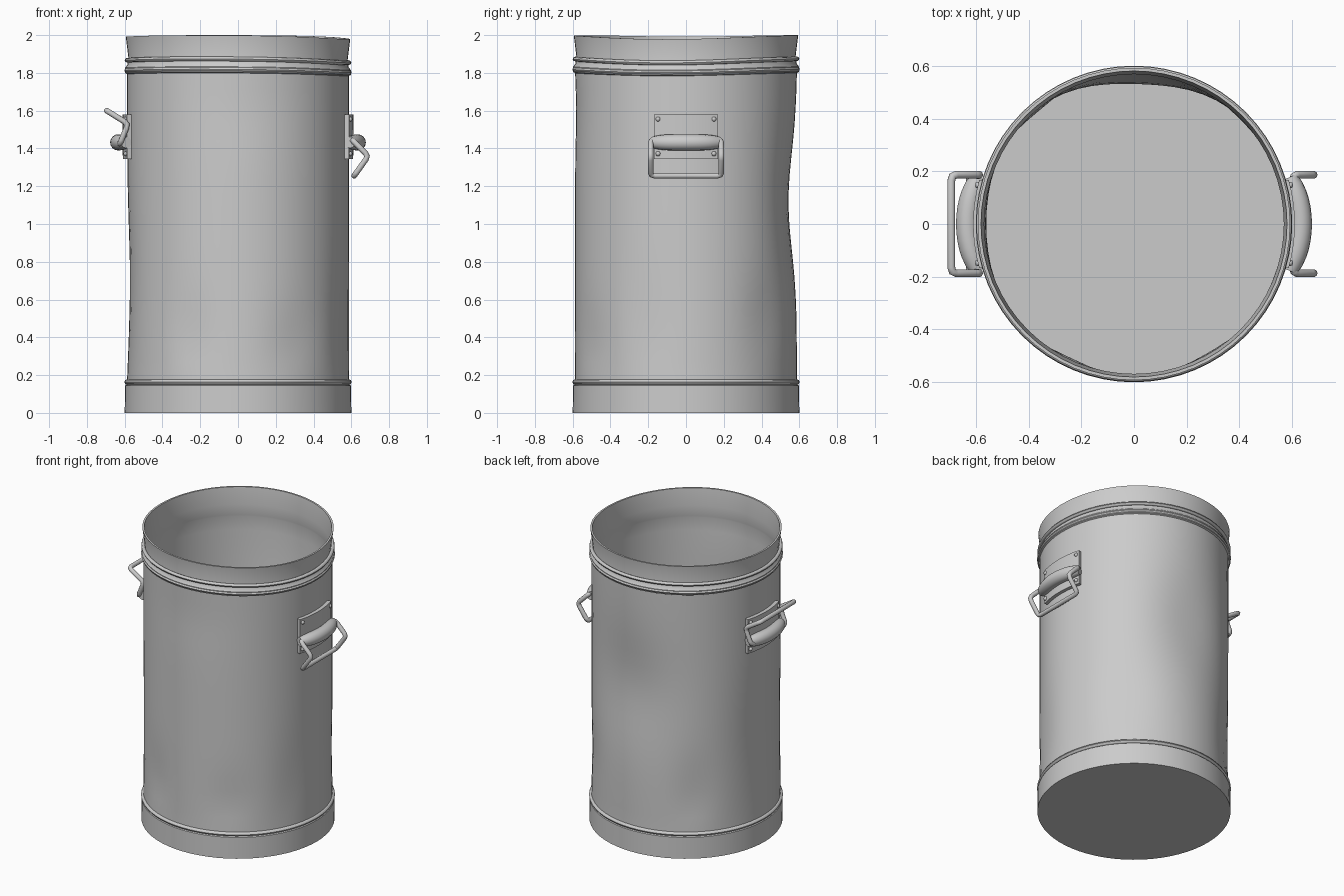
import bpy, bmesh, math
from mathutils import Vector

if "Cube" in bpy.data.objects:
    bpy.data.objects.remove(bpy.data.objects["Cube"])

# one plain metal colour
metal = bpy.data.materials.new("grey metal")
metal.use_nodes = True
grey = (0.6, 0.6, 0.6, 1)
metal.diffuse_color = grey
metal.node_tree.nodes["Principled BSDF"].inputs["Base Color"].default_value = grey


def finish(name, bm, angle=35):
    bmesh.ops.recalc_face_normals(bm, faces=bm.faces)
    mesh = bpy.data.meshes.new(name)
    bm.to_mesh(mesh)
    bm.free()
    mesh.materials.append(metal)
    obj = bpy.data.objects.new(name, mesh)
    bpy.context.collection.objects.link(obj)
    bpy.ops.object.select_all(action='DESELECT')
    obj.select_set(True)
    bpy.context.view_layer.objects.active = obj
    bpy.ops.object.shade_smooth_by_angle(angle=math.radians(angle))
    return obj


def bump(a, z, a0, z0, wa, wz):
    """Soft hill around angle a0 (degrees) and height z0."""
    d = (math.degrees(a) - a0 + 180) % 360 - 180
    return math.exp(-(d / wa) ** 2 - ((z - z0) / wz) ** 2)


# angle, height, angular width, height spread, depth of each dent
DENTS = [(88, 1.12, 28, 0.36, 0.045), (180, 0.7, 25, 0.4, 0.015),
         (-60, 0.35, 14, 0.2, 0.012), (-115, 0.4, 12, 0.22, 0.014),
         (130, 0.4, 12, 0.25, 0.015), (-20, 0.45, 12, 0.3, 0.008),
         (-85, 1.6, 25, 0.2, 0.006), (45, 0.5, 14, 0.2, 0.01)]


def battered(a, r, z):
    """Point on the bin wall, with dents and a wavy rim."""
    if 0.18 < z < 1.8:
        fade = min(1, (z - 0.18) / 0.12, (1.8 - z) / 0.12)
        r -= fade * sum(d * bump(a, z, a0, z0, wa, wz) for a0, z0, wa, wz, d in DENTS)
    lift = max(0, min(1, (z - 1.65) / 0.2))
    z -= lift * (0.022 * bump(a, 0, -10, 0, 50, 1) + 0.008 * bump(a, 0, 180, 0, 40, 1))
    return r * math.cos(a), r * math.sin(a), z


def lathe(name, profile, segments=64, angle=35):
    bm = bmesh.new()
    rings = []
    for r, z in profile:
        if r == 0:
            rings.append([bm.verts.new((0, 0, z))] * segments)
        else:
            rings.append([bm.verts.new(battered(math.tau * i / segments, r, z))
                          for i in range(segments)])
    for low, high in zip(rings, rings[1:]):
        for i in range(segments):
            j = (i + 1) % segments
            corners = list(dict.fromkeys((low[i], low[j], high[j], high[i])))
            bm.faces.new(corners)
    return finish(name, bm, angle)


# bin shell: base band, dented wall, flared collar, inside wall and floor
heights = [0.18 + 1.62 * i / 18 for i in range(19)]
outside = [(0, 0), (0.6, 0), (0.598, 0.145), (0.588, 0.15)]
outside += [(0.587, z) for z in heights]
collar = [(0.597, 1.805), (0.597, 1.835), (0.586, 1.85), (0.58, 1.885),
          (0.594, 2.0), (0.582, 2.0), (0.57, 1.885), (0.575, 1.81)]
inside = [(0.577, z) for z in reversed(heights)] + [(0.577, 0.05), (0, 0.05)]
lathe("bin_shell", outside + collar + inside)


def bead(name, r, z, thick):
    ring = [(r + thick * math.cos(t * math.tau / 8), z + thick * math.sin(t * math.tau / 8))
            for t in range(9)]
    lathe(name, ring, angle=60)


bead("base_bead", 0.588, 0.163, 0.014)
bead("collar_bead", 0.588, 1.875, 0.012)
bead("shoulder_bead", 0.589, 1.82, 0.013)


def tube(name, points, radii, sides=12):
    """Round bar through the points, with a radius at each one."""
    pts = [Vector(p) for p in points]
    bm = bmesh.new()
    rings = []
    for i, p in enumerate(pts):
        before = (p - pts[i - 1]).normalized() if i else (pts[1] - p).normalized()
        after = (pts[i + 1] - p).normalized() if i < len(pts) - 1 else before
        along = (before + after).normalized()
        if i == 0:
            side = along.orthogonal().normalized()
        else:
            side = (side - along * side.dot(along)).normalized()
        other = along.cross(side)
        rings.append([bm.verts.new(p + radii[i] * (side * math.cos(math.tau * k / sides)
                                                   + other * math.sin(math.tau * k / sides)))
                      for k in range(sides)])
    for a, b in zip(rings, rings[1:]):
        for k in range(sides):
            j = (k + 1) % sides
            bm.faces.new((a[k], a[j], b[j], b[k]))
    bm.faces.new(rings[0])
    bm.faces.new(rings[-1])
    return finish(name, bm, 50)


def rounded(points, cut=0.022):
    """Cut each inner corner of a path into a small three-point bend."""
    pts = [Vector(p) for p in points]
    out = [pts[0]]
    for a, p, b in zip(pts, pts[1:], pts[2:]):
        start = p + (a - p).normalized() * cut
        end = p + (b - p).normalized() * cut
        out += [start, (start + end + 2 * p) / 4, end]
    return out + [pts[-1]]


def plate(name, side):
    """Curved mounting plate wrapped on the wall."""
    bm = bmesh.new()
    n = 10
    grid = []
    for i in range(n + 1):
        a = math.radians(-16 + 32 * i / n)
        grid.append([bm.verts.new((side * r * math.cos(a), r * math.sin(a), z))
                     for r, z in ((0.58, 1.345), (0.61, 1.345), (0.612, 1.58), (0.58, 1.58))])
    for p, q in zip(grid, grid[1:]):
        for k in range(4):
            j = (k + 1) % 4
            bm.faces.new((p[k], p[j], q[j], q[k]))
    bm.faces.new(grid[0])
    bm.faces.new(grid[-1])
    finish(name, bm)


def handle(label, side, pivot, elbow, end):
    plate(label + "_plate", side)
    # domed rivets in the plate corners
    bm = bmesh.new()
    for a in (-14, 14):
        for z in (1.372, 1.555):
            t = math.radians(a)
            new = bmesh.ops.create_uvsphere(bm, u_segments=8, v_segments=6, radius=0.013)
            bmesh.ops.translate(bm, verts=new["verts"],
                                vec=(side * 0.611 * math.cos(t), 0.611 * math.sin(t), z))
    finish(label + "_rivets", bm, 60)
    # bowed socket that holds the ring
    steps = [i / 6 - 1 for i in range(13)]
    tube(label + "_socket",
         [(side * (0.634 - 0.042 * s * s), 0.178 * s, 1.432) for s in steps],
         [0.043 - 0.013 * s ** 4 for s in steps], 16)
    # bent swinging ring
    w = 0.187
    path = [(pivot[0], -0.15, pivot[1])]
    path += [(x, -w, z) for x, z in (pivot, elbow, end)]
    path += [(x, w, z) for x, z in (end, elbow, pivot)]
    path += [(pivot[0], 0.15, pivot[1])]
    path = rounded([(side * x, y, z) for x, y, z in path])
    tube(label + "_ring", path, [0.015] * len(path), 10)


handle("left_handle", 1, (0.605, 1.445), (0.69, 1.36), (0.615, 1.255))
handle("right_handle", -1, (0.625, 1.425), (0.582, 1.53), (0.695, 1.6))
